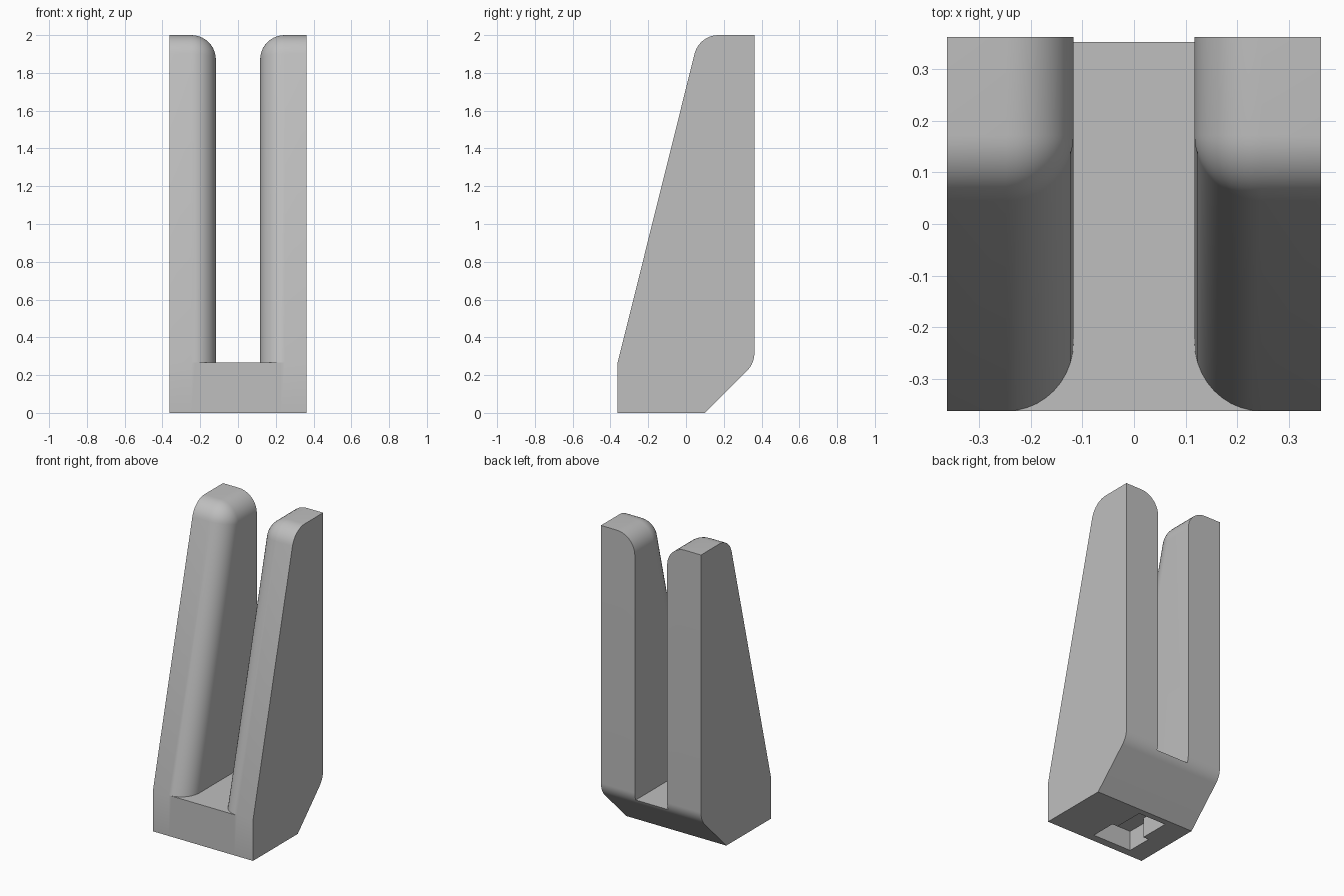
import bpy, bmesh, math
from mathutils import Vector

cube = bpy.data.objects.get("Cube")
if cube:
    bpy.data.objects.remove(cube, do_unlink=True)

HALF, TOP, R, SLOT, SEG = 0.362, 2.0, 0.13, 0.117, 10


def fillet(before, corner, after, radius):
    """Arc points that round one corner of a profile."""
    c = Vector(corner)
    u, v = (Vector(before) - c).normalized(), (Vector(after) - c).normalized()
    half = u.angle(v) / 2
    mid = (u + v).normalized()
    centre = c + mid * radius / math.sin(half)
    sweep = math.pi / 2 - half
    side = (u - v).normalized()
    pts = []
    for i in range(SEG + 1):
        a = sweep * (1 - 2 * i / SEG)
        pts.append(centre + radius * (side * math.sin(a) - mid * math.cos(a)))
    return pts


# Rounded lower back corner; the slot floor meets the middle of this arc
back_arc = fillet((0.1, 0), (HALF, HALF - 0.1), (HALF, TOP), R)
floor_y, FLOOR = back_arc[SEG // 2]
slope = (0.07 + HALF) / (TOP - FLOOR)


def profile(inset, flat=False):
    """Side outline with front and top drawn in; flat drops it to the floor."""
    foot = Vector((-HALF + inset * math.hypot(1, slope), FLOOR))
    top = TOP - inset
    tip = (foot.x + slope * (top - FLOOR), top)
    low = [Vector((-HALF, 0)), Vector((0.1, 0))] + back_arc[:SEG // 2 + 1]
    high = back_arc[SEG // 2 + 1:] + [Vector((HALF, top))]
    high += fillet((HALF, top), tip, foot, R - inset) + [foot]
    if flat:
        high = [Vector((min(p.x, floor_y), FLOOR)) for p in high]
    return low + high + [Vector((-HALF, FLOOR))]


# Layers across the width: outer side, rounded inner edge, slot wall
layers = [(HALF, profile(0))]
for i in range(SEG + 1):
    a = math.pi / 2 * i / SEG
    layers.append((SLOT + R * (1 - math.sin(a)), profile(R * (1 - math.cos(a)))))
layers.append((SLOT, profile(R, True)))
layers += [(-x, pts) for x, pts in reversed(layers)]

bm = bmesh.new()
rings = [[bm.verts.new((x, p.x, p.y)) for p in pts] for x, pts in layers]
for a, b in zip(rings, rings[1:]):
    for i in range(len(a)):
        j = (i + 1) % len(a)
        bm.faces.new((a[i], a[j], b[j], b[i]))
bm.faces.new(rings[0])
bm.faces.new(rings[-1])
bmesh.ops.remove_doubles(bm, verts=bm.verts[:], dist=1e-5)
bmesh.ops.dissolve_degenerate(bm, dist=1e-6, edges=bm.edges[:])
bmesh.ops.recalc_face_normals(bm, faces=bm.faces[:])


def make_object(name, bm):
    mesh = bpy.data.meshes.new(name)
    bm.to_mesh(mesh)
    bm.free()
    obj = bpy.data.objects.new(name, mesh)
    bpy.context.collection.objects.link(obj)
    return obj


holder = make_object("forked_holder", bm)

# Stepped socket in the underside
DEPTH, MID = 0.13, -0.09
outline = [(-0.14, -0.31), (0.14, -0.31), (0.14, -0.14), (0.1, -0.14),
           (0.1, 0.06), (-0.1, 0.06), (-0.1, -0.14), (-0.14, -0.14)]
bm = bmesh.new()
face = bm.faces.new([bm.verts.new((MID + x, y, -0.1)) for x, y in outline])
grown = bmesh.ops.extrude_face_region(bm, geom=[face])["geom"]
bmesh.ops.translate(bm, vec=(0, 0, 0.1 + DEPTH),
                    verts=[g for g in grown if isinstance(g, bmesh.types.BMVert)])
bmesh.ops.recalc_face_normals(bm, faces=bm.faces[:])
cutter = make_object("socket_cutter", bm)
cutter.hide_render = True

cut = holder.modifiers.new("socket", "BOOLEAN")
cut.operation, cut.solver, cut.object = "DIFFERENCE", "EXACT", cutter
bpy.ops.object.select_all(action="DESELECT")
holder.select_set(True)
bpy.context.view_layer.objects.active = holder
bpy.ops.object.modifier_apply(modifier=cut.name)
bpy.data.objects.remove(cutter, do_unlink=True)

# Plain grey finish
grey = bpy.data.materials.new("light_grey")
grey.use_nodes = True
colour = (0.52, 0.52, 0.52, 1)
grey.diffuse_color = colour
grey.node_tree.nodes["Principled BSDF"].inputs["Base Color"].default_value = colour
holder.data.materials.clear()
holder.data.materials.append(grey)
bpy.ops.object.shade_smooth_by_angle(angle=math.radians(30))
